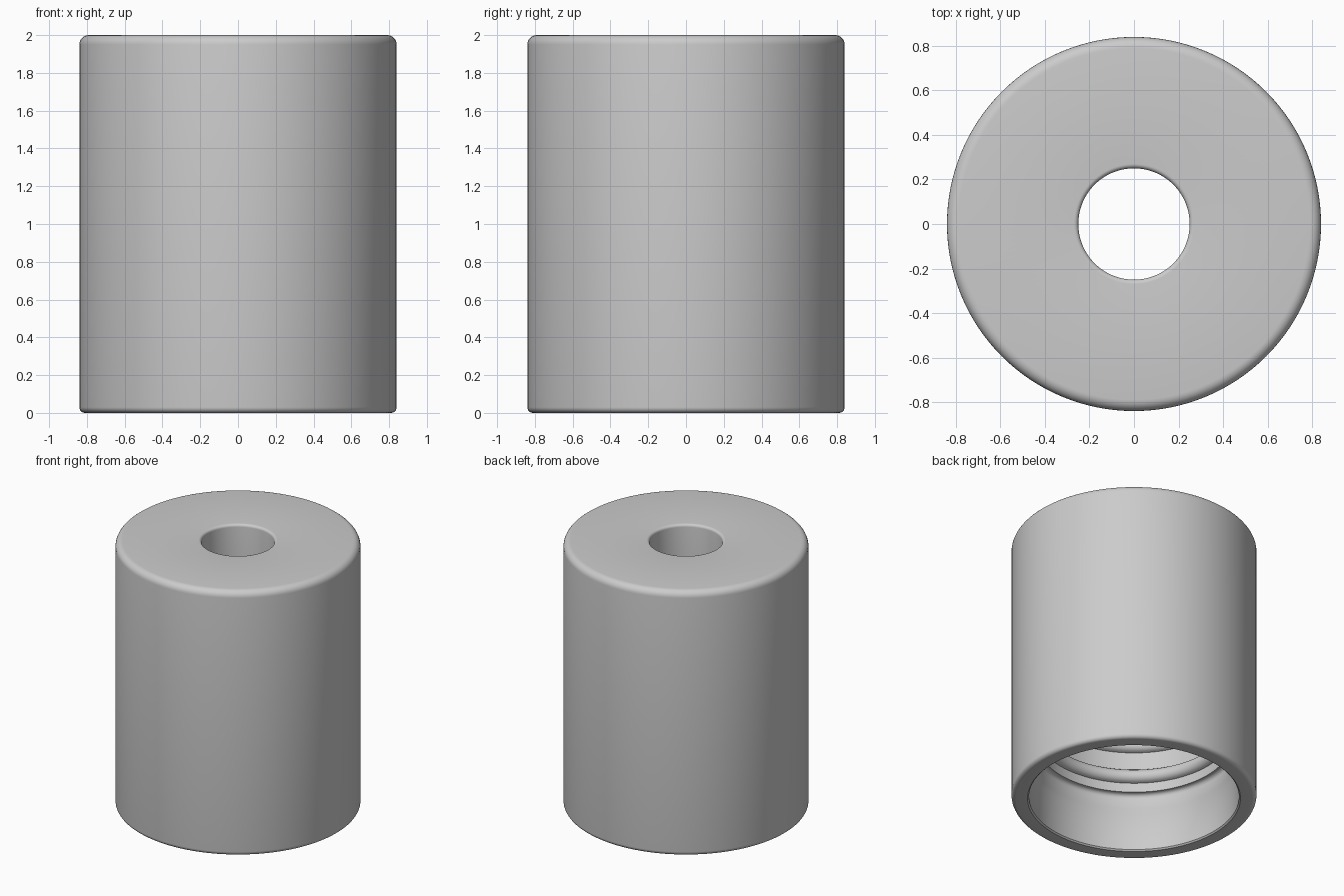
import bpy, bmesh, math

if "Cube" in bpy.data.objects:
    bpy.data.objects.remove(bpy.data.objects["Cube"])

SEGMENTS = 128


def arc(cx, cz, r, a0, a1, n=6):
    """Points of a rounded profile corner, angles in degrees."""
    return [(cx + r * math.cos(math.radians(a0 + (a1 - a0) * i / n)),
             cz + r * math.sin(math.radians(a0 + (a1 - a0) * i / n)))
            for i in range(n + 1)]


def lathe(name, profile):
    """Revolve a closed (radius, height) profile around z."""
    bm = bmesh.new()
    rings = []
    for r, z in profile:
        rings.append([bm.verts.new((r * math.cos(2 * math.pi * k / SEGMENTS),
                                    r * math.sin(2 * math.pi * k / SEGMENTS), z))
                      for k in range(SEGMENTS)])
    for i, a in enumerate(rings):
        b = rings[(i + 1) % len(rings)]
        for k in range(SEGMENTS):
            j = (k + 1) % SEGMENTS
            bm.faces.new((a[k], a[j], b[j], b[k]))
    bmesh.ops.recalc_face_normals(bm, faces=bm.faces)
    mesh = bpy.data.meshes.new(name)
    bm.to_mesh(mesh)
    bm.free()
    obj = bpy.data.objects.new(name, mesh)
    bpy.context.collection.objects.link(obj)
    bpy.context.view_layer.objects.active = obj
    obj.select_set(True)
    bpy.ops.object.shade_smooth_by_angle(angle=math.radians(35))
    return obj


# Outer shell: rounded bottom and top edges, then the rounded bore rim
profile = arc(0.81, 0.03, 0.03, -90, 0)
profile += arc(0.79, 1.95, 0.05, 0, 90)
profile += arc(0.27, 1.98, 0.02, 90, 180)

# Bore down to the ceiling of the socket cavity
profile += [(0.25, 1.60), (0.60, 1.60)]
profile += arc(0.62, 1.56, 0.04, 90, 0)

# Rounded ribs of the socket liner, from the top down
PITCH, FIRST, RIBS = 0.24, 0.55, 5
for i in reversed(range(RIBS)):
    z = FIRST + i * PITCH
    if i < RIBS - 1:
        profile.append((0.66, z + 0.12))
    profile += arc(0.66, z, 0.05, 90, 270, 8)

# Plain entry wall with a shallow step
profile += [(0.66, 0.43)]
profile += arc(0.67, 0.40, 0.03, 90, 0, 4)
profile += [(0.70, 0.32), (0.72, 0.29), (0.72, 0.01), (0.73, 0.0)]

lathe("socket_sleeve", profile)
